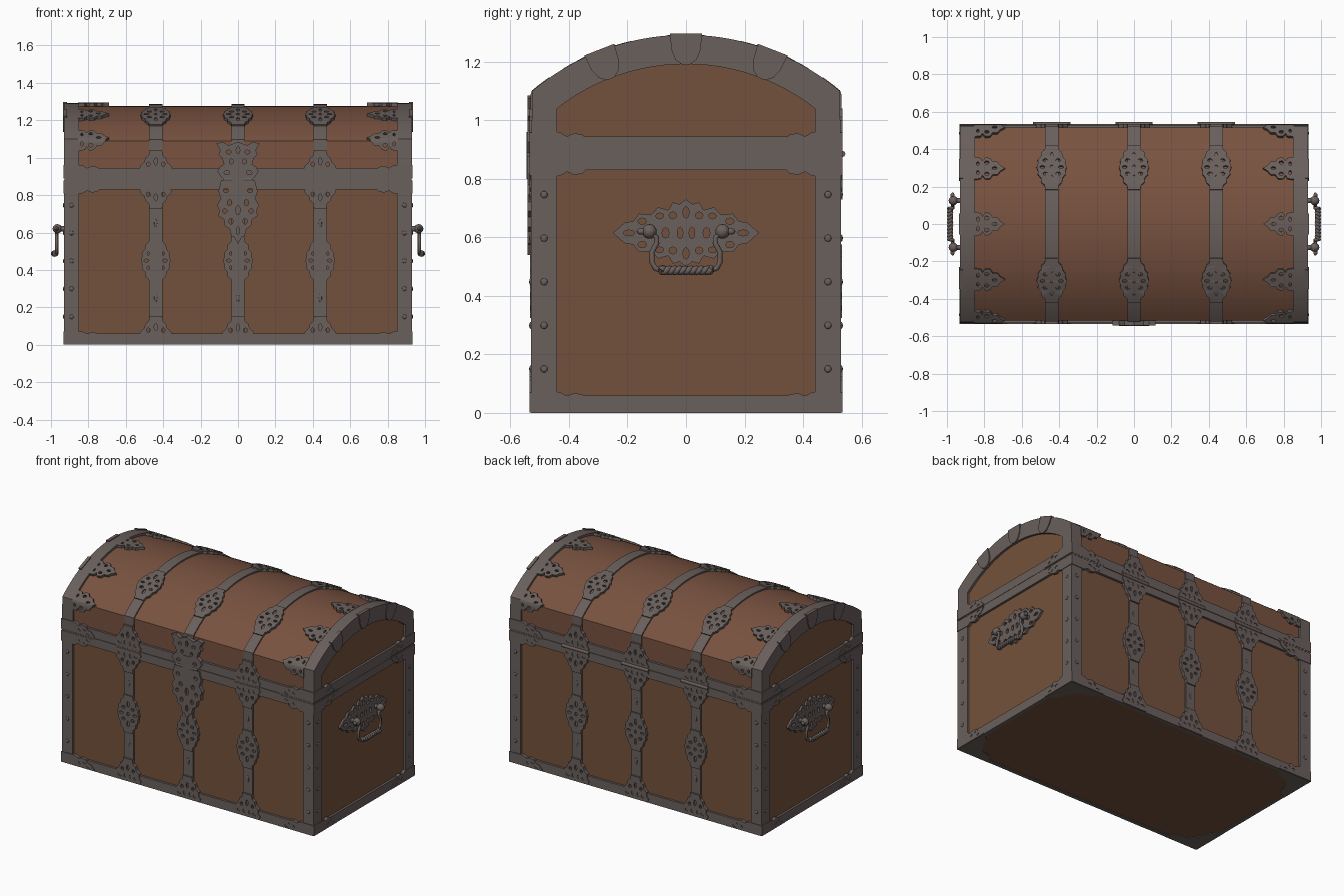
import bpy, bmesh, math
from mathutils import Vector

if "Cube" in bpy.data.objects:
    bpy.data.objects.remove(bpy.data.objects["Cube"])


def material(name, rgb):
    m = bpy.data.materials.new(name)
    m.diffuse_color = (*rgb, 1)
    m.use_nodes = True
    m.node_tree.nodes["Principled BSDF"].inputs["Base Color"].default_value = m.diffuse_color
    return m


WOOD = material("brown wood", (0.175, 0.083, 0.045))
LIDWOOD = material("reddish lid wood", (0.19, 0.085, 0.051))
IRON = material("grey iron", (0.142, 0.116, 0.107))

HX, HY = 0.915, 0.515              # half size of the wooden body
C, R = 0.477, 0.80                 # lid arc centre height and radius
A = math.asin(HY / R)
S0 = R * A                         # arc length from apex to crease
ZC = C + R * math.cos(A)           # crease height
SMAX = S0 + ZC - 0.89


def finish(name, bm, *mats):
    bmesh.ops.recalc_face_normals(bm, faces=bm.faces)
    me = bpy.data.meshes.new(name)
    bm.to_mesh(me)
    bm.free()
    for m in mats:
        me.materials.append(m)
    ob = bpy.data.objects.new(name, me)
    bpy.context.collection.objects.link(ob)
    return ob


def box(name, x0, x1, y0, y1, z0, z1, mat=IRON):
    bm = bmesh.new()
    bmesh.ops.create_cube(bm, size=1)
    for v in bm.verts:
        v.co = ((x0 + x1) / 2 + v.co.x * (x1 - x0),
                (y0 + y1) / 2 + v.co.y * (y1 - y0),
                (z0 + z1) / 2 + v.co.z * (z1 - z0))
    return finish(name, bm, mat)


def prism(name, pts, x0, x1, *mats):
    bm = bmesh.new()
    a = [bm.verts.new((x0, y, z)) for y, z in pts]
    b = [bm.verts.new((x1, y, z)) for y, z in pts]
    bm.faces.new(a)
    bm.faces.new(b)
    for i in range(len(pts)):
        j = (i + 1) % len(pts)
        bm.faces.new((a[i], a[j], b[j], b[i]))
    return finish(name, bm, *mats)


def ball(name, loc, r, scale=(1, 1, 1)):
    bm = bmesh.new()
    bmesh.ops.create_uvsphere(bm, u_segments=12, v_segments=8, radius=r)
    for v in bm.verts:
        v.co = Vector(loc) + v.co * Vector(scale)
    return finish(name, bm, IRON)


def tube(name, pts, r):
    cu = bpy.data.curves.new(name, 'CURVE')
    cu.dimensions, cu.bevel_depth, cu.bevel_resolution = '3D', r, 2
    cu.use_fill_caps = True
    sp = cu.splines.new('POLY')
    sp.points.add(len(pts) - 1)
    for p, q in zip(sp.points, pts):
        p.co = (*q, 1)
    cu.materials.append(IRON)
    bpy.context.collection.objects.link(bpy.data.objects.new(name, cu))


# Surface mappings: (u, v, height above wood) to space
def lid(s, d):
    a = s / R
    if abs(a) <= A:
        return (R + d) * math.sin(a), C + (R + d) * math.cos(a)
    return math.copysign(HY + d, s), ZC - (abs(s) - S0)


def wall(sy):
    return lambda u, v, d: (u, sy * (HY + d), v)


def end(sx):
    return lambda u, v, d: (sx * (HX + d), u, v)


def on_lid(u, v, d):
    return (u, *lid(v, d))


def mirror(half):
    return half + [(-u, v) for u, v in reversed(half) if abs(u) > 1e-6]


def sym(holes):
    return holes + [(-h[0], *h[1:]) for h in holes if abs(h[0]) > 1e-6]


def plate(name, outline, holes, place, depth, slices=()):
    """Flat pierced plate, wrapped on a surface by place(u, v, d)."""
    cu = bpy.data.curves.new(name, 'CURVE')
    cu.dimensions, cu.fill_mode, cu.extrude = '2D', 'BOTH', 0.5
    loops = [outline] + [[(a + ra * math.cos(k * math.pi / 4), b + rb * math.sin(k * math.pi / 4))
                          for k in range(8)] for a, b, ra, rb in holes]
    for pts in loops:
        sp = cu.splines.new('POLY')
        sp.points.add(len(pts) - 1)
        for p, q in zip(sp.points, pts):
            p.co = (*q, 0, 1)
        sp.use_cyclic_u = True
    tmp = bpy.data.objects.new(name, cu)
    bpy.context.collection.objects.link(tmp)
    dg = bpy.context.evaluated_depsgraph_get()
    me = bpy.data.meshes.new_from_object(tmp.evaluated_get(dg))
    bm = bmesh.new()
    bm.from_mesh(me)
    bpy.data.objects.remove(tmp)
    bpy.data.meshes.remove(me)
    bmesh.ops.remove_doubles(bm, verts=bm.verts, dist=1e-5)
    for co, no in slices:
        bmesh.ops.bisect_plane(bm, geom=bm.verts[:] + bm.edges[:] + bm.faces[:],
                               plane_co=co, plane_no=no)
    for v in bm.verts:
        v.co = place(v.co.x, v.co.y, depth if v.co.z > 0 else 0)
    for f in bm.faces:
        f.material_index = 0
    return finish(name, bm, IRON)


# Wooden body and domed lid
box("body", -HX, HX, -HY, HY, 0.004, 0.882, WOOD)
svals = [-SMAX] + [S0 * k / 20 for k in range(-20, 21)] + [SMAX]
lid_ob = prism("lid", [lid(s, 0) for s in svals], -HX, HX, LIDWOOD, WOOD)
for p in lid_ob.data.polygons:
    p.material_index = 1 if abs(p.normal.x) > 0.5 else 0
box("seam_rim", -0.928, 0.928, -0.534, 0.534, 0.88, 0.889)

# Iron bands round the bottom and the seam
for name, z0, z1 in (("bottom_band", 0, 0.06), ("body_top_band", 0.83, 0.881), ("lid_band", 0.888, 0.945)):
    for s in (-1, 1):
        box(name, -0.93, 0.93, *sorted((s * 0.505, s * 0.53)), z0, z1)
        box(name + "_end", *sorted((s * 0.905, s * 0.93)), -0.53, 0.53, z0, z1)


def lid_strip(name, x0, x1, d):
    bm = bmesh.new()
    rows = [[bm.verts.new((x, *lid(s, h))) for x, h in ((x0, -0.01), (x1, -0.01), (x1, d), (x0, d))]
            for s in svals]
    for a, b in zip(rows, rows[1:]):
        for i in range(4):
            j = (i + 1) % 4
            bm.faces.new((a[i], a[j], b[j], b[i]))
    bm.faces.new(rows[0])
    bm.faces.new(rows[-1])
    finish(name, bm, IRON)


# Ornament outlines and piercings
q = [(0.08, 0), (0.072, 0.025), (0.075, 0.04), (0.058, 0.06), (0.055, 0.085), (0.038, 0.1), (0.034, 0.125)]
medallion = mirror([(u, -v) for u, v in reversed(q[1:])] + q)
med_holes = sym([(0, 0.065, 0.009, 0.02), (0, -0.065, 0.009, 0.02), (0.034, 0.038, 0.013, 0.01),
                 (0.034, -0.038, 0.013, 0.01), (0.05, 0, 0.014, 0.008), (0, 0, 0.008, 0.012)])
fan = mirror([(0.088, 0), (0.098, 0.02), (0.082, 0.04), (0.084, 0.065), (0.062, 0.085), (0.055, 0.11),
              (0.038, 0.122), (0.034, 0.15)])
fan_holes = sym([(0, 0.09, 0.009, 0.02), (0.04, 0.075, 0.01, 0.012), (0.058, 0.03, 0.015, 0.01),
                 (0.02, 0.035, 0.009, 0.014)])
claw = mirror([(0.062, 0), (0.058, 0.035), (0.04, 0.045), (0.06, 0.06), (0.058, 0.085), (0.036, 0.1),
               (0.036, 0.125), (0.016, 0.14), (0, 0.165)])
claw_holes = sym([(0.032, 0.068, 0.01, 0.012), (0, 0.11, 0.008, 0.014), (0.025, 0.02, 0.012, 0.007)])
leaf = [(0, 0), (0, 0.068), (0.1, 0.07), (0.125, 0.055), (0.15, 0.066), (0.18, 0.06), (0.195, 0.042),
        (0.22, 0.035), (0.25, 0)]
leaf_holes = [(0.14, 0.03, 0.013, 0.009), (0.175, 0.04, 0.01, 0.009), (0.2, 0.016, 0.014, 0.007)]

# Vertical straps with medallions and fans
for x in (-0.44, 0, 0.44):
    lid_strip("lid_strap", x - 0.035, x + 0.035, 0.009)
    for s in (-0.307, 0.307):
        plate("lid_medallion", medallion, med_holes, lambda u, v, d: on_lid(x + u, s + v, d), 0.016,
              [((0, k * 0.03, 0), (0, 1, 0)) for k in range(-3, 4)])
    for sy in (-1, 1):
        w = wall(sy)
        box("body_strap", x - 0.035, x + 0.035, *sorted((sy * 0.51, sy * 0.525)), 0.01, 0.88)
        plate("strap_medallion", medallion, med_holes, lambda u, v, d: w(x + u, 0.45 + v, d), 0.018)
        plate("foot_fan", fan, fan_holes, lambda u, v, d: w(x + u, 0.003 + v, d), 0.02)
        for z in (0.25, 0.65):
            ball("strap_stud", (x, sy * 0.524, z), 0.011, (0.8, 0.5, 2))
        if x or sy > 0:
            plate("seam_fan_lower", fan, fan_holes, lambda u, v, d: w(x + u, 0.879 - v, d), 0.02)
            plate("seam_fan_upper", fan, fan_holes, lambda u, v, d: w(x + u, 0.89 + v, d), 0.02)
    tube("hinge_pin", [(x - 0.1, 0.534, 0.885), (x + 0.1, 0.534, 0.885)], 0.011)

# Lock plate and hasp on the front
lock = mirror([(0, 0.54), (0.02, 0.575), (0.035, 0.58), (0.045, 0.62), (0.07, 0.635), (0.075, 0.67),
               (0.105, 0.69), (0.1, 0.72), (0.113, 0.745), (0.092, 0.78), (0.105, 0.82), (0.09, 0.878)])
lock_holes = sym([(0, 0.72, 0.012, 0.026), (0, 0.61, 0.009, 0.022), (0.038, 0.66, 0.012, 0.016),
                  (0.07, 0.715, 0.012, 0.012), (0.045, 0.76, 0.012, 0.016), (0.065, 0.825, 0.014, 0.012)])
hasp = mirror([(0.085, 0.89), (0.11, 0.925), (0.098, 0.95), (0.075, 0.965), (0.085, 1.0), (0.105, 1.015),
               (0.095, 1.04), (0.115, 1.075), (0.08, 1.085), (0.05, 1.065), (0, 1.085)])
hasp_holes = sym([(0.06, 0.92, 0.015, 0.011), (0, 1.04, 0.01, 0.02), (0.05, 1.03, 0.014, 0.011),
                  (0.035, 0.98, 0.01, 0.014)])
plate("lock_plate", lock, lock_holes, wall(-1), 0.027)
plate("hasp", hasp, hasp_holes, wall(-1), 0.027)
box("hasp_tongue", -0.03, 0.03, -0.545, -0.52, 0.8, 0.96)
tube("lock_pin", [(-0.08, -0.534, 0.885), (0.08, -0.534, 0.885)], 0.011)

# Both ends
outer = [lid(s, 0.015) for s in svals]
AI = math.asin(0.44 / 0.715)
inner = [(0.44, 0.89)] + [(0.715 * math.sin(AI * k / 12), C + 0.715 * math.cos(AI * k / 12))
                          for k in range(12, -13, -1)] + [(-0.44, 0.89)]
for sx in (-1, 1):
    e = end(sx)
    lid_strip("lid_end_band", *sorted((sx * 0.85, sx * 0.93)), 0.015)
    prism("lid_end_arch", outer + inner, *sorted((sx * 0.905, sx * 0.93)), IRON)
    for s in (-0.55, -0.3, 0, 0.3, 0.55):
        cuts = [((0.012 * k, 0, 0), (1, 0, 0)) for k in range(-4, 5)] + \
               [((S0 - abs(s), 0, 0), (1, 0, 0)), ((abs(s) - S0, 0, 0), (1, 0, 0))]
        plate("lid_claw", claw, claw_holes,
              lambda u, v, d: on_lid(sx * (0.855 - v), s + u, d), 0.017, cuts)
    # Rounded clips over the arch
    tab = mirror([(0.055, 0.82), (0.05, 0.765), (0.036, 0.73), (0.015, 0.714), (0, 0.712)][::-1])
    for a in (-0.37, 0, 0.37):
        plate("arch_clip", tab, [], lambda u, v, d: e(
            u * math.cos(a) + v * math.sin(a), C + v * math.cos(a) - u * math.sin(a), d), 0.021)
    for sy in (-1, 1):
        w = wall(sy)
        # Corner posts, studs and corner leaves
        box("corner_post", *sorted((sx * 0.85, sx * 0.93)), *sorted((sy * 0.505, sy * 0.53)), 0, 0.88)
        box("corner_post_side", *sorted((sx * 0.905, sx * 0.93)), *sorted((sy * 0.44, sy * 0.53)), 0, 0.88)
        for k in range(5):
            z = 0.15 + 0.149 * k
            ball("stud", (sx * 0.93, sy * 0.485, z), 0.012, (0.5, 1, 1))
            ball("stud", (sx * 0.89, sy * 0.53, z), 0.012, (1, 0.5, 1))
        for base, dz in ((0.002, 1), (0.879, -1), (0.89, 1)):
            plate("corner_leaf", leaf, leaf_holes,
                  lambda u, v, d: w(sx * (0.932 - u), base + dz * v, d), 0.019)
            plate("corner_leaf_side", leaf, leaf_holes,
                  lambda u, v, d: e(sy * (0.532 - u), base + dz * v, d), 0.019)
        plate("bottom_corner", [(0, 0), (0.24, 0), (0.2, 0.06), (0.12, 0.08), (0.08, 0.14), (0.06, 0.2), (0, 0.24)],
              [], lambda u, v, d: (sx * (0.929 - u), sy * (0.529 - v), 0.005 - d), 0.005)
        # Handle knobs
        tube("handle_stem", [(sx * 0.91, sy * 0.125, 0.62), (sx * 0.96, sy * 0.125, 0.62)], 0.014)
        ball("handle_knob", (sx * 0.966, sy * 0.125, 0.62), 0.025)
        ball("handle_finial", (sx * 0.97, sy * 0.152, 0.62), 0.014, (0.8, 1.2, 0.8))
    # Pierced handle plate
    half = [(0, 0.115), (0.022, 0.098), (0.045, 0.105), (0.06, 0.078), (0.095, 0.088), (0.12, 0.062),
            (0.16, 0.066), (0.18, 0.04), (0.21, 0.035), (0.25, 0)]
    right = half + [(u, -v) for u, v in reversed(half[:-1])]
    hh = [(0, 0.07, 0.011, 0.02), (0.045, 0.06, 0.013, 0.012), (0.09, 0.058, 0.014, 0.01), (0.15, 0.04, 0.015, 0.011)]
    hh = hh + [(a, -b, c, d) for a, b, c, d in hh] + [(0.195, 0, 0.02, 0.01), (0.02, 0, 0.01, 0.02),
                                                      (0.07, 0, 0.012, 0.018)]
    plate("handle_plate", mirror(right), sym(hh), lambda u, v, d: e(u, 0.615 + v, d), 0.014)
    # Bail with a twisted grip
    for sy in (-1, 1):
        tube("handle_arm", [(sx * 0.97, sy * y, z) for y, z in
                            ((0.125, 0.615), (0.1, 0.6), (0.1, 0.58), (0.116, 0.55), (0.116, 0.515),
                             (0.105, 0.494), (0.085, 0.488))], 0.009)
        ball("grip_collar", (sx * 0.976, sy * 0.085, 0.489), 0.017, (1, 0.6, 1))
    for ph in (0, math.pi):
        tube("twisted_grip", [(sx * (0.983 + 0.007 * math.cos(ph + k * 0.6)), -0.085 + 0.17 * k / 48,
                               0.487 + 0.007 * math.sin(ph + k * 0.6)) for k in range(49)], 0.01)

# Smooth the round surfaces, keep the edges crisp
for ob in bpy.context.collection.objects:
    ob.select_set(ob.type == 'MESH')
bpy.context.view_layer.objects.active = lid_ob
bpy.ops.object.shade_smooth_by_angle(angle=math.radians(28))
